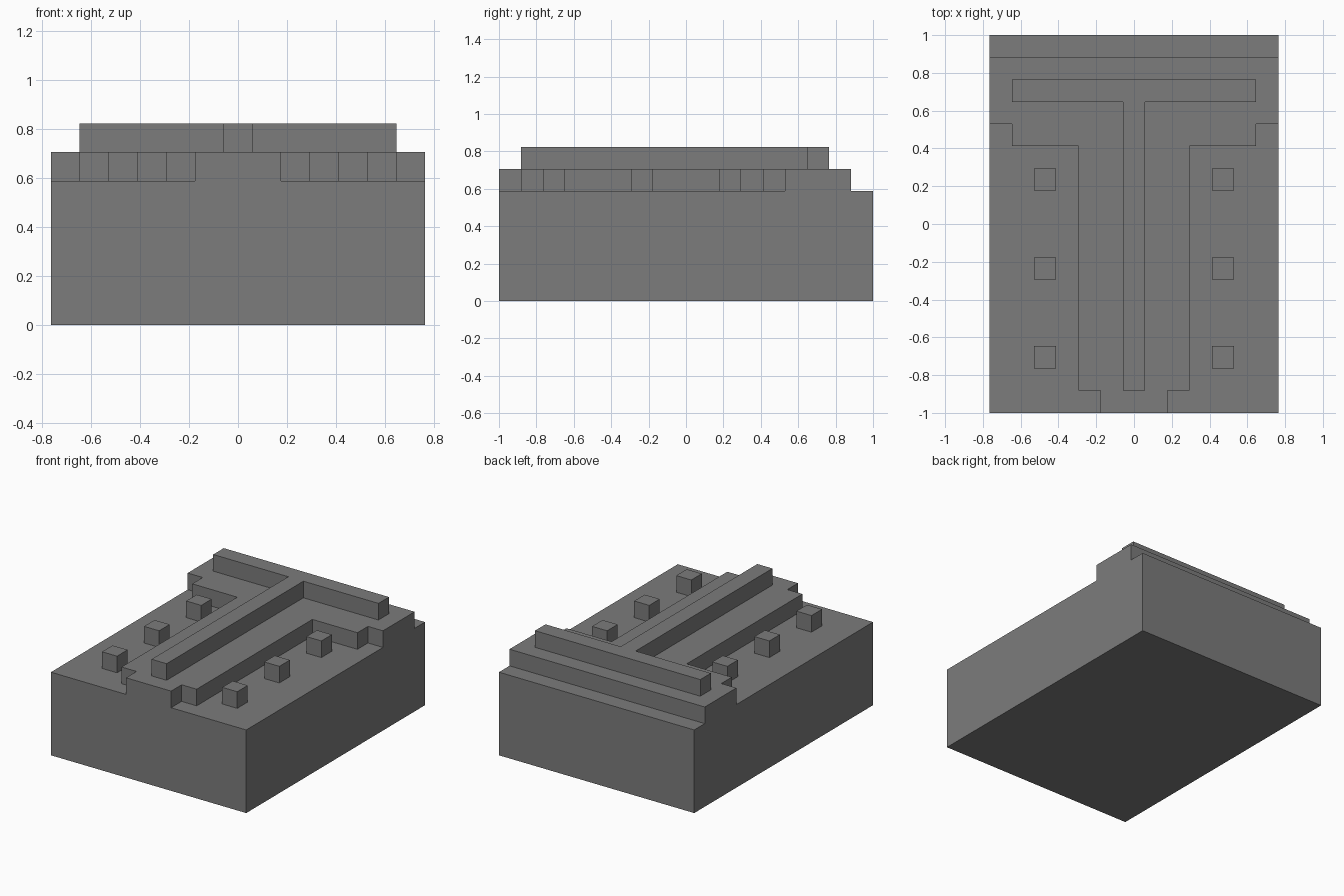
import bpy
import bmesh

if "Cube" in bpy.data.objects:
    bpy.data.objects.remove(bpy.data.objects["Cube"], do_unlink=True)

U = 2 / 17  # one module; the block is 13 wide and 17 long

grey = bpy.data.materials.new("stone grey")
grey.use_nodes = True
colour = (0.2, 0.2, 0.2, 1)
grey.diffuse_color = colour
grey.node_tree.nodes["Principled BSDF"].inputs["Base Color"].default_value = colour


def slab(name, outline, bottom, top):
    """Extrude an outline, given in modules, between two heights."""
    bm = bmesh.new()
    face = bm.faces.new([bm.verts.new((x * U, y * U, bottom * U)) for x, y in outline])
    ext = bmesh.ops.extrude_face_region(bm, geom=[face], use_keep_orig=True)
    verts = [g for g in ext["geom"] if isinstance(g, bmesh.types.BMVert)]
    bmesh.ops.translate(bm, verts=verts, vec=(0, 0, (top - bottom) * U))
    bmesh.ops.recalc_face_normals(bm, faces=bm.faces)
    mesh = bpy.data.meshes.new(name)
    bm.to_mesh(mesh)
    bm.free()
    mesh.materials.append(grey)
    obj = bpy.data.objects.new(name, mesh)
    bpy.context.collection.objects.link(obj)
    return obj


def mirrored(half):
    """Complete a right-hand half outline across x = 0."""
    return half + [(-x, y) for x, y in reversed(half)]


# Main block
slab("base_block", mirrored([(6.5, -8.5), (6.5, 8.5)]), 0, 5)

# T-shaped step with notched ends
slab("stepped_platform", mirrored([
    (1.5, -8.5), (1.5, -7.5), (2.5, -7.5), (2.5, 3.5),
    (5.5, 3.5), (5.5, 4.5), (6.5, 4.5), (6.5, 7.5)]), 5, 6)

# T-shaped ridge on the platform
slab("top_ridge", mirrored([
    (0.5, -7.5), (0.5, 5.5), (5.5, 5.5), (5.5, 6.5)]), 6, 7)

# Rows of small studs on both sides
for side, x in (("left", 4), ("right", -4)):
    for row, y in (("front", -6), ("middle", -2), ("back", 2)):
        slab(f"{side}_{row}_stud",
             [(x - 0.5, y - 0.5), (x + 0.5, y - 0.5),
              (x + 0.5, y + 0.5), (x - 0.5, y + 0.5)], 5, 6)
